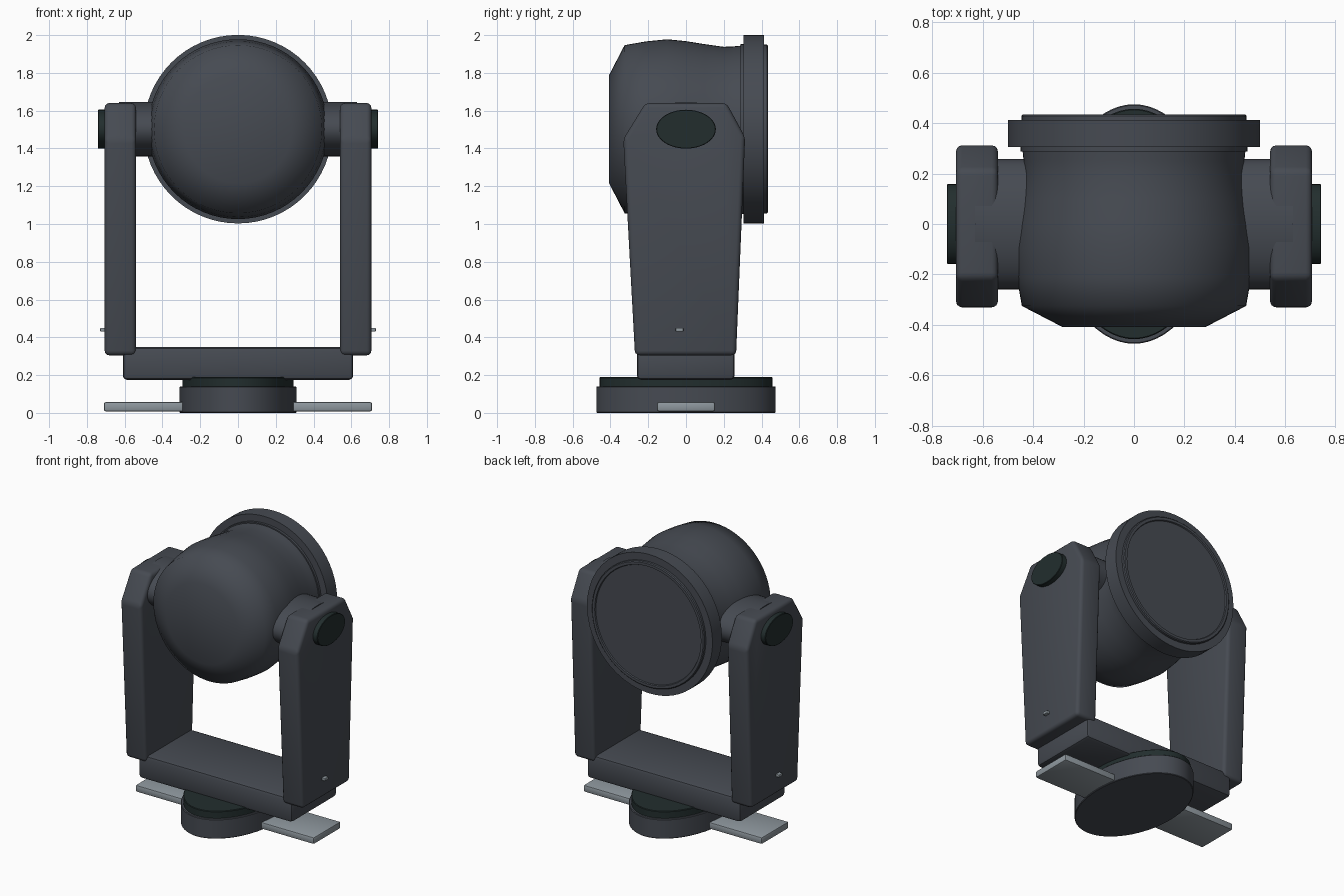
import bpy, bmesh, math
from mathutils import Vector

if "Cube" in bpy.data.objects:
    bpy.data.objects.remove(bpy.data.objects["Cube"])


def material(name, rgb):
    m = bpy.data.materials.new(name)
    m.diffuse_color = (*rgb, 1)
    m.use_nodes = True
    m.node_tree.nodes["Principled BSDF"].inputs["Base Color"].default_value = m.diffuse_color
    return m


GREY = material("gunmetal grey", (0.061, 0.069, 0.084))
DARK = material("dark green", (0.016, 0.027, 0.027))
LIGHT = material("light metal", (0.27, 0.31, 0.34))
HEAD_Z = 1.502


def finish(name, bm, mat, bevel=0, segments=2, angle=35):
    """Turn a bmesh into a named object with bevel and smoothing."""
    bmesh.ops.recalc_face_normals(bm, faces=bm.faces)
    me = bpy.data.meshes.new(name)
    bm.to_mesh(me)
    bm.free()
    ob = bpy.data.objects.new(name, me)
    bpy.context.collection.objects.link(ob)
    me.materials.append(mat)
    bpy.ops.object.select_all(action='DESELECT')
    ob.select_set(True)
    bpy.context.view_layer.objects.active = ob
    if bevel:
        b = ob.modifiers.new("rounded edges", 'BEVEL')
        b.width, b.segments = bevel, segments
        b.limit_method, b.angle_limit = 'ANGLE', math.radians(25)
        bpy.ops.object.modifier_apply(modifier=b.name)
    bpy.ops.object.shade_smooth_by_angle(angle=math.radians(angle))
    return ob


def prism(name, outline, offset, mat, bevel=0, segments=2):
    """Extrude a closed 3D outline along an offset."""
    bm = bmesh.new()
    f = bm.faces.new([bm.verts.new(p) for p in outline])
    r = bmesh.ops.extrude_face_region(bm, geom=[f])
    moved = [v for v in r['geom'] if isinstance(v, bmesh.types.BMVert)]
    bmesh.ops.translate(bm, vec=Vector(offset), verts=moved)
    return finish(name, bm, mat, bevel, segments)


def box(name, lo, hi, mat, bevel=0):
    (x0, y0, z0), (x1, y1, z1) = lo, hi
    outline = [(x0, y0, z0), (x1, y0, z0), (x1, y1, z0), (x0, y1, z0)]
    return prism(name, outline, (0, 0, z1 - z0), mat, bevel)


def circle(n=64):
    return [(math.cos(2 * math.pi * i / n), math.sin(2 * math.pi * i / n)) for i in range(n)]


def flat_oval(name, rx, ry, z0, z1, mat, bevel):
    prism(name, [(rx * c, ry * s, z0) for c, s in circle()], (0, 0, z1 - z0), mat, bevel, 1)


def side_oval(name, ry, rz, x0, x1, mat, bevel=0):
    prism(name, [(x0, ry * c, HEAD_Z + rz * s) for c, s in circle(48)], (x1 - x0, 0, 0), mat, bevel, 1)


def lathe(name, profile, mat, angle):
    """Revolve (y, radius) points around the head axis and cap both ends."""
    bm = bmesh.new()
    rings = [[bm.verts.new((r * c, y, HEAD_Z + r * s)) for c, s in circle()] for y, r in profile]
    for a, b in zip(rings, rings[1:]):
        for i in range(len(a)):
            j = (i + 1) % len(a)
            bm.faces.new((a[i], a[j], b[j], b[i]))
    bm.faces.new(rings[0])
    bm.faces.new(rings[-1])
    return finish(name, bm, mat, angle=angle)


# Oval base, turntable and cross foot
flat_oval("base", 0.31, 0.475, 0, 0.14, GREY, 0.004)
flat_oval("turntable", 0.295, 0.457, 0.13, 0.19, DARK, 0.004)
for s, side in ((-1, "left"), (1, "right")):
    xs = sorted((s * 0.27, s * 0.71))
    box("foot_plate_" + side, (xs[0], -0.153, 0.008), (xs[1], 0.153, 0.057), LIGHT, 0.01)

# Yoke crossbar
box("yoke_crossbar", (-0.61, -0.26, 0.175), (0.61, 0.257, 0.348), GREY, 0.022)

# Yoke arms with pivots, knobs and pins
ARM = [(-0.27, 0.305), (0.265, 0.305), (0.313, 1.46), (0.215, 1.64), (-0.215, 1.64), (-0.332, 1.45)]
for s, side in ((-1, "left"), (1, "right")):
    prism("yoke_arm_" + side, [(s * 0.54, y, z) for y, z in ARM], (s * 0.166, 0, 0), GREY, 0.024, 3)
    side_oval("pivot_hub_" + side, 0.257, 0.144, s * 0.36, s * 0.63, GREY)
    side_oval("pivot_knob_" + side, 0.158, 0.103, s * 0.69, s * 0.742, DARK, 0.003)
    xs = sorted((s * 0.69, s * 0.73))
    box("arm_pin_" + side, (xs[0], -0.055, 0.43), (xs[1], -0.014, 0.45), LIGHT, 0.004)

# Rounded lamp housing
lathe("lamp_housing", [(-0.408, 0.285), (-0.325, 0.445), (-0.21, 0.465), (-0.1, 0.476), (0, 0.466),
                       (0.1, 0.45), (0.2, 0.436), (0.25, 0.438), (0.31, 0.444)], GREY, 65)

# Front ring with neck, raised lip and recessed lens
lathe("lens_ring", [(0.288, 0.43), (0.288, 0.45), (0.305, 0.45), (0.305, 0.499), (0.412, 0.499),
                    (0.412, 0.447), (0.428, 0.447), (0.434, 0.441), (0.434, 0.422),
                    (0.426, 0.418)], GREY, 35)
